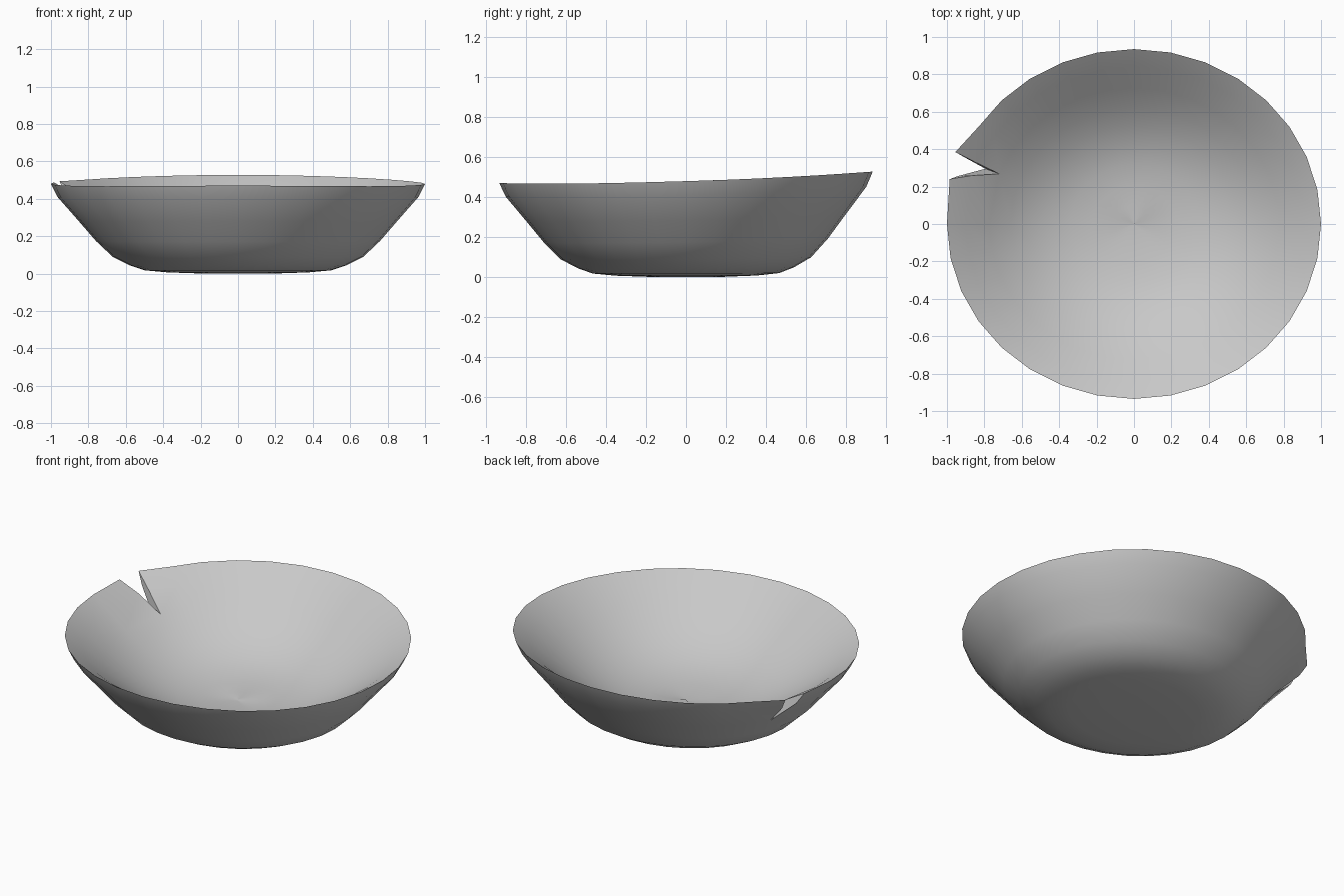
import bpy, bmesh
from math import radians, cos, sin, pi

if "Cube" in bpy.data.objects:
    bpy.data.objects.remove(bpy.data.objects["Cube"], do_unlink=True)

# Wall profiles (radius, height), rim to centre; both share the sharp rim
OUTER = [(1, .48), (.965, .41), (.855, .285), (.76, .175), (.67, .09),
         (.58, .045), (.5, .018), (.38, .007), (.2, .001), (0, 0)]
INNER = [(1, .48), (.9, .415), (.776, .32), (.66, .245), (.56, .19),
         (.45, .145), (.34, .115), (.22, .098), (.1, .09), (0, .088)]
SIDES = 32
TIP = 2                                  # ring where the notch ends
TIP_ANGLE = 158.3
NOTCH = {14: (156.7, 1.04), 15: (165.4, 1.018)}   # column: rim angle, flare
DEPTH = .935                             # slightly oval plan


def point(profile, ring, col):
    """Place one vertex, pinching the two notch columns together."""
    r, z = profile[ring]
    angle = 360 * col / SIDES
    if col in NOTCH and ring <= TIP:
        rim_angle, flare = NOTCH[col]
        t = (1 - r) / (1 - profile[TIP][0])
        angle = rim_angle + (TIP_ANGLE - rim_angle) * t
        r *= flare + (1 - flare) * t
    a = radians(angle)
    lift = 1 + .055 * sin(a) + .045 * sin(a) ** 2 * (sin(a) > 0) \
        - .035 * sin(a) ** 2 * (sin(a) < 0) * sin(a)
    return (r * cos(a), r * sin(a) * DEPTH, z * lift)


bm = bmesh.new()


def wall(profile):
    """Skin one side of the bowl, leaving the notch open."""
    grid = [[bm.verts.new(point(profile, k, c)) for c in range(SIDES)]
            for k in range(len(profile))]
    for k in range(len(profile) - 1):
        for c in range(SIDES):
            if c == min(NOTCH) and k < TIP:
                continue
            n = (c + 1) % SIDES
            bm.faces.new((grid[k][c], grid[k][n], grid[k + 1][n], grid[k + 1][c]))
    return grid


outer, inner = wall(OUTER), wall(INNER)

# Broken faces on both sides of the notch
for c in NOTCH:
    for k in range(TIP):
        bm.faces.new((outer[k][c], outer[k + 1][c], inner[k + 1][c], inner[k][c]))

bmesh.ops.remove_doubles(bm, verts=bm.verts, dist=.0005)
bmesh.ops.recalc_face_normals(bm, faces=bm.faces)
mesh = bpy.data.meshes.new("chipped_bowl")
bm.to_mesh(mesh)
bm.free()

# Single plain clay colour
grey = bpy.data.materials.new("grey_clay")
grey.use_nodes = True
colour = (.58, .58, .58, 1)
grey.diffuse_color = colour
bsdf = next(n for n in grey.node_tree.nodes if n.type == "BSDF_PRINCIPLED")
bsdf.inputs["Base Color"].default_value = colour
mesh.materials.append(grey)

bowl = bpy.data.objects.new("chipped_bowl", mesh)
bpy.context.collection.objects.link(bowl)
bpy.ops.object.select_all(action="DESELECT")
bowl.select_set(True)
bpy.context.view_layer.objects.active = bowl
bpy.ops.object.shade_smooth_by_angle(angle=radians(40))
